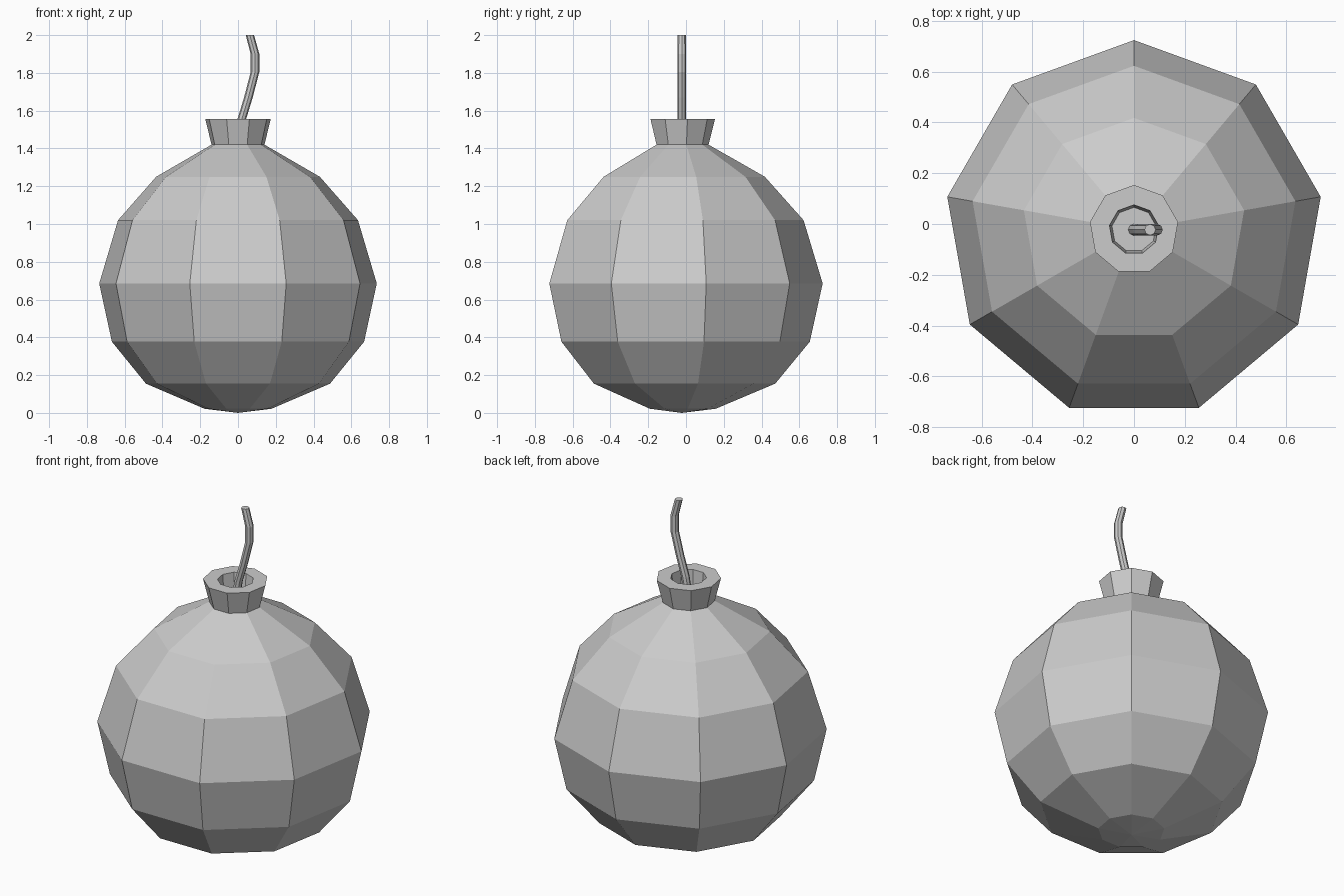
import bpy
import bmesh
from math import cos, sin, pi

if "Cube" in bpy.data.objects:
    bpy.data.objects.remove(bpy.data.objects["Cube"])

CY = -0.0225  # axis offset so the nine-sided body is centred on y


def stacked_rings(name, rings, sides, cap_start=False, cap_end=False):
    """Join horizontal polygon rings (x, z, radius) into a flat-shaded shell."""
    bm = bmesh.new()
    loops = []
    for x, z, r in rings:
        loops.append([bm.verts.new((x + r * cos(pi / 2 + 2 * pi * i / sides),
                                    CY + r * sin(pi / 2 + 2 * pi * i / sides), z))
                      for i in range(sides)])
    for a, b in zip(loops, loops[1:]):
        for i in range(sides):
            j = (i + 1) % sides
            bm.faces.new((a[i], a[j], b[j], b[i]))
    if cap_start:
        bm.faces.new(loops[0][::-1])
    if cap_end:
        bm.faces.new(loops[-1])
    # Rings of zero radius collapse to a single pole
    bmesh.ops.remove_doubles(bm, verts=bm.verts, dist=0.0001)
    bmesh.ops.recalc_face_normals(bm, faces=bm.faces)
    mesh = bpy.data.meshes.new(name)
    bm.to_mesh(mesh)
    bm.free()
    obj = bpy.data.objects.new(name, mesh)
    bpy.context.collection.objects.link(obj)
    return obj


# Round body with a shallow point at the bottom, flaring collar and its recess
stacked_rings("body", [
    (0, 0.0, 0.0), (0, 0.022, 0.18), (0, 0.155, 0.495), (0, 0.377, 0.678),
    (0, 0.685, 0.746), (0, 1.02, 0.645), (0, 1.25, 0.44), (0, 1.42, 0.142),
    (0, 1.555, 0.176), (0, 1.555, 0.098), (0, 1.44, 0.088)], 9, cap_end=True)

# Bent fuse cord rising from the recess
stacked_rings("fuse", [
    (0.0, 1.44, 0.023), (0.02, 1.555, 0.023), (0.055, 1.67, 0.023),
    (0.09, 1.805, 0.023), (0.09, 1.9, 0.023), (0.063, 2.0, 0.022)],
    8, cap_start=True, cap_end=True)
